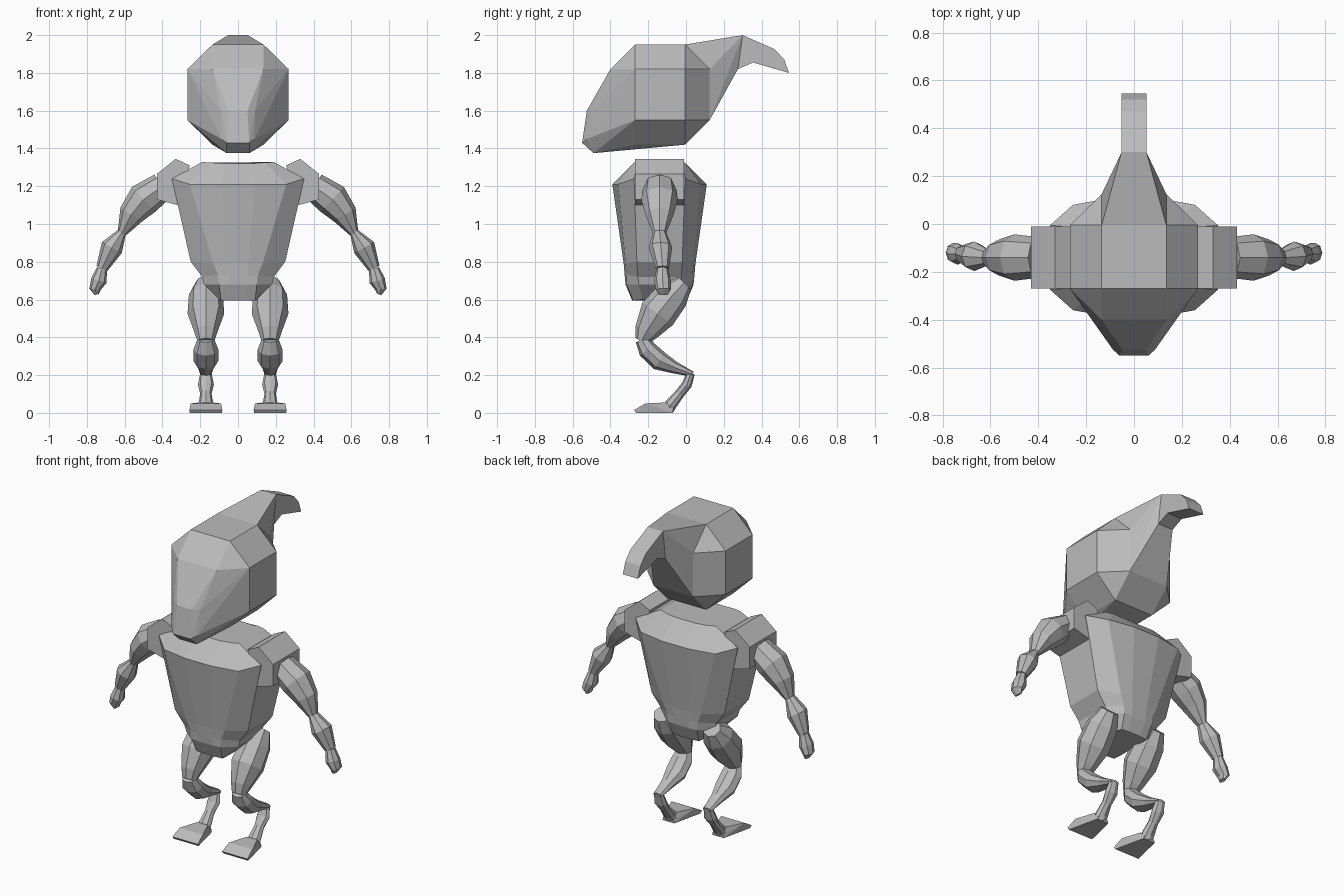
import bpy, bmesh, math
from mathutils import Vector

if "Cube" in bpy.data.objects:
    bpy.data.objects.remove(bpy.data.objects["Cube"], do_unlink=True)

GREY = (0.5, 0.5, 0.5, 1)
mat = bpy.data.materials.new("plain grey")
mat.use_nodes = True
mat.diffuse_color = GREY
mat.node_tree.nodes["Principled BSDF"].inputs["Base Color"].default_value = GREY
MID_Y = -0.14


def finish(name, bm):
    bmesh.ops.recalc_face_normals(bm, faces=bm.faces)
    mesh = bpy.data.meshes.new(name)
    bm.to_mesh(mesh)
    bm.free()
    mesh.materials.append(mat)
    obj = bpy.data.objects.new(name, mesh)
    bpy.context.collection.objects.link(obj)
    return obj


def hull(name, points):
    bm = bmesh.new()
    for p in points:
        bm.verts.new(p)
    res = bmesh.ops.convex_hull(bm, input=bm.verts)
    bmesh.ops.delete(bm, geom=[v for v in bm.verts if not v.link_faces], context="VERTS")
    bmesh.ops.dissolve_limit(bm, angle_limit=math.radians(2), verts=bm.verts, edges=bm.edges)
    return finish(name, bm)


def loft(name, rings):
    bm = bmesh.new()
    loops = [[bm.verts.new(p) for p in ring] for ring in rings]
    n = len(loops[0])
    for low, high in zip(loops, loops[1:]):
        for i in range(n):
            j = (i + 1) % n
            bm.faces.new((low[i], low[j], high[j], high[i]))
    bm.faces.new(loops[0])
    bm.faces.new(loops[-1])
    return finish(name, bm)


def limb(name, stations, axis, sides=8):
    """Loft rings along a path; each station is centre, in-plane radius, radius along axis."""
    rings = []
    for k, (c, ra, rb) in enumerate(stations):
        ahead = stations[min(k + 1, len(stations) - 1)][0]
        behind = stations[max(k - 1, 0)][0]
        across = (ahead - behind).cross(axis).normalized()
        angles = [math.tau * i / sides for i in range(sides)]
        rings.append([c + across * ra * math.cos(a) + axis * rb * math.sin(a) for a in angles])
    return loft(name, rings)


def both(*halves):
    return [(s * x, y, z) for x, y, z in halves for s in (-1, 1)]


# Head: chamfered block tapering forward into a drooping muzzle
core = []
for y in (-0.27, -0.005):
    core += both((0.135, y, 1.95), (0.268, y, 1.82), (0.268, y, 1.55), (0.135, y, 1.42))
back = both((0.135, 0.125, 1.82), (0.135, 0.125, 1.55))
muzzle = both((0.135, -0.4, 1.82), (0.09, -0.5, 1.6), (0.05, -0.525, 1.6),
              (0.088, -0.525, 1.45), (0.06, -0.55, 1.43), (0.06, -0.49, 1.375))
hull("head", core + back + muzzle)

# Crest: tapering base and a hooked tip
hull("crest_base", both((0.135, -0.005, 1.95), (0.135, 0.125, 1.82), (0.135, 0.125, 1.55),
                        (0.052, 0.3, 2.0), (0.052, 0.275, 1.82)))
tip = [(0.3, 2.0), (0.47, 1.925), (0.52, 1.87), (0.545, 1.8), (0.355, 1.855), (0.275, 1.82)]
loft("crest_tip", [[(x, y, z) for y, z in tip] for x in (-0.052, 0.052)])

# Torso: each ring is given by a quarter of its outline
torso = [
    [(0.04, 0.145, 0.595), (0.09, 0.14, 0.595), (0.1, 0.09, 0.6)],
    [(0.05, 0.18, 0.68), (0.1, 0.175, 0.68), (0.18, 0.11, 0.68)],
    [(0.05, 0.185, 0.73), (0.105, 0.175, 0.73), (0.19, 0.115, 0.72)],
    [(0.055, 0.19, 0.79), (0.13, 0.18, 0.79), (0.25, 0.12, 0.8)],
    [(0.09, 0.25, 1.21), (0.255, 0.22, 1.21), (0.35, 0.135, 1.24)],
    [(0.07, 0.14, 1.32), (0.14, 0.135, 1.325), (0.19, 0.12, 1.328)],
]
rings = []
for q in torso:
    right_front = [(x, MID_Y - d, z) for x, d, z in q]
    right_back = [(x, MID_Y + d, z) for x, d, z in reversed(q)]
    half = right_front + right_back
    rings.append(half + [(-x, y, z) for x, y, z in reversed(half)])
loft("torso", rings)

pad = [(0.255, 1.31), (0.33, 1.345), (0.43, 1.265), (0.43, 1.13), (0.32, 1.1)]

# Arm stations: x, y, z, in-plane radius, depth radius
upper_arm = [(0.4, -0.14, 1.2, 0.075, 0.085), (0.5, -0.14, 1.13, 0.09, 0.097),
             (0.565, -0.14, 1.05, 0.068, 0.075), (0.615, -0.14, 0.95, 0.024, 0.035)]
forearm = [(0.615, -0.14, 0.955, 0.024, 0.035), (0.668, -0.135, 0.875, 0.06, 0.062),
           (0.72, -0.125, 0.765, 0.032, 0.035)]
hand = [(0.72, -0.125, 0.765, 0.028, 0.03), (0.737, -0.125, 0.7, 0.042, 0.045),
        (0.757, -0.12, 0.655, 0.03, 0.04), (0.748, -0.12, 0.627, 0.012, 0.025)]

# Leg stations in the same form, bending forward at the knee and back at the ankle
LEG_X = 0.17
thigh = [(LEG_X, -0.01, 0.69, 0.05, 0.055), (LEG_X, -0.07, 0.625, 0.09, 0.09),
         (LEG_X, -0.15, 0.525, 0.1, 0.097), (LEG_X, -0.21, 0.43, 0.065, 0.062),
         (LEG_X, -0.235, 0.38, 0.035, 0.045)]
shin = [(LEG_X, -0.235, 0.39, 0.035, 0.045), (LEG_X, -0.205, 0.335, 0.05, 0.066),
        (LEG_X, -0.14, 0.275, 0.052, 0.066), (LEG_X, -0.06, 0.24, 0.032, 0.042),
        (LEG_X, 0.035, 0.205, 0.014, 0.03)]
ankle = [(LEG_X, 0.025, 0.21, 0.022, 0.03), (LEG_X, 0.005, 0.15, 0.027, 0.042),
         (LEG_X, -0.035, 0.1, 0.026, 0.03), (LEG_X, -0.08, 0.045, 0.032, 0.04),
         (LEG_X, -0.09, 0.012, 0.025, 0.04)]
foot = both((0.08, -0.215, 0.05), (0.035, -0.105, 0.055), (0.087, -0.275, 0.015),
            (0.085, -0.265, 0), (0.04, -0.07, 0), (0.035, -0.07, 0.02))

for side, s in (("left", 1), ("right", -1)):
    # Shoulder pads and arms
    loft(side + "_shoulder", [[(s * x, y, z) for x, z in pad] for y in (-0.27, -0.01)])
    parts = [("upper_arm", upper_arm, "Y"), ("forearm", forearm, "Y"), ("hand", hand, "Y"),
             ("thigh", thigh, "X"), ("shin", shin, "X"), ("ankle", ankle, "X")]
    for part, data, axis in parts:
        stations = [(Vector((s * x, y, z)), ra, rb) for x, y, z, ra, rb in data]
        limb(side + "_" + part, stations, Vector((axis == "X", axis == "Y", 0)))
    # Wedge feet
    hull(side + "_foot", [(x + s * LEG_X, y, z) for x, y, z in foot])
